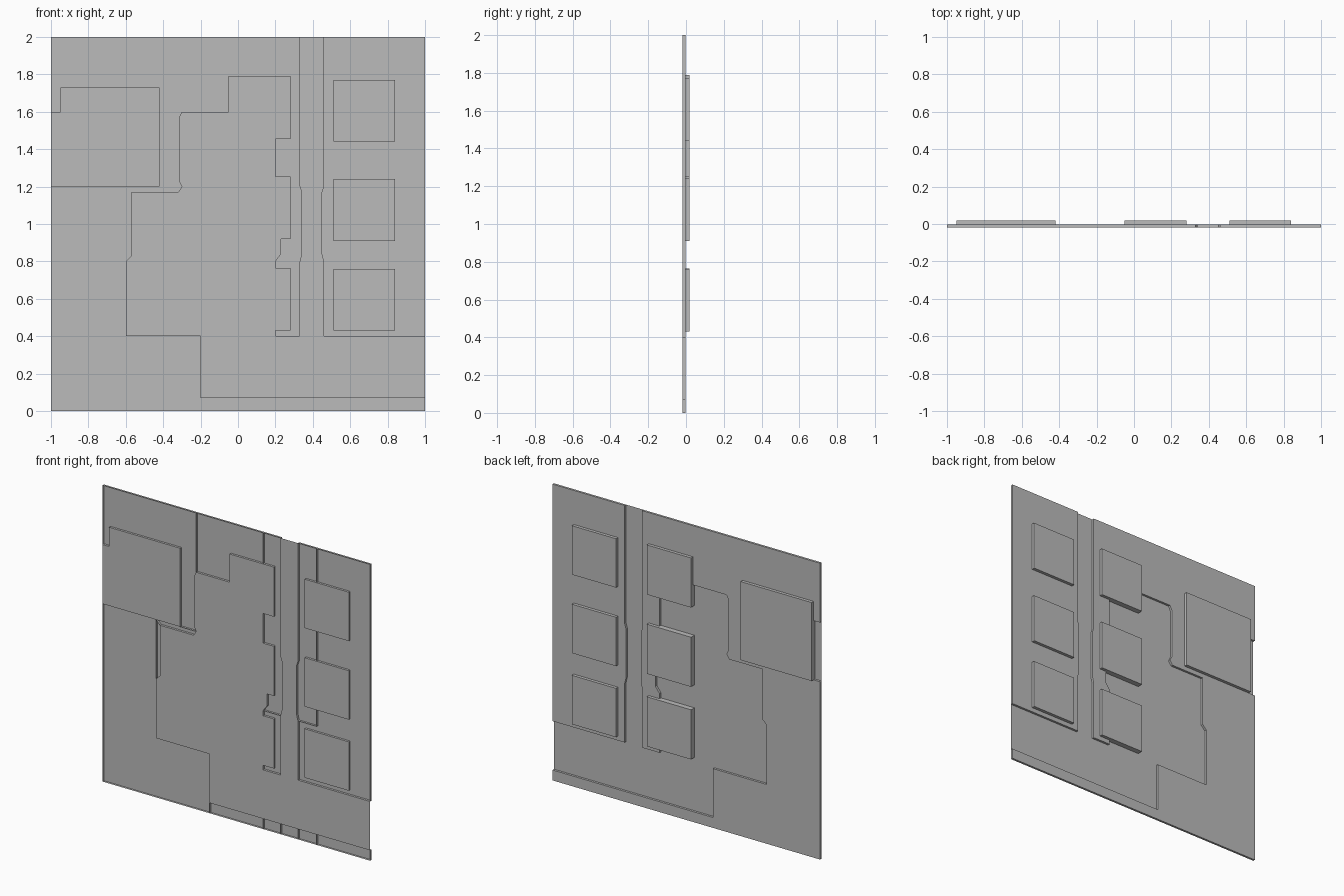
import bpy
import bmesh

cube = bpy.data.objects.get("Cube")
if cube:
    bpy.data.objects.remove(cube, do_unlink=True)

FRONT, GROUND, ROOF = -0.018, -0.003, 0.018

grey = bpy.data.materials.new("plain grey")
grey.use_nodes = True
grey.diffuse_color = (0.5, 0.5, 0.5, 1)
grey.node_tree.nodes["Principled BSDF"].inputs["Base Color"].default_value = (0.5, 0.5, 0.5, 1)


def slab(name, outline, back, front=None, closed=False):
    """Face at depth 'back' from (x, z) points, with walls to 'front' if given."""
    bm = bmesh.new()
    rear = [bm.verts.new((x, back, z)) for x, z in outline]
    bm.faces.new(rear)
    if front is not None:
        fore = [bm.verts.new((x, front, z)) for x, z in outline]
        for i in range(len(rear)):
            j = (i + 1) % len(rear)
            bm.faces.new((rear[i], rear[j], fore[j], fore[i]))
        if closed:
            bm.faces.new(fore)
    bmesh.ops.recalc_face_normals(bm, faces=bm.faces)
    bm.faces.ensure_lookup_table()
    if bm.faces[0].normal.y < 0:
        bmesh.ops.reverse_faces(bm, faces=bm.faces)
    mesh = bpy.data.meshes.new(name)
    bm.to_mesh(mesh)
    bm.free()
    mesh.materials.append(grey)
    obj = bpy.data.objects.new(name, mesh)
    bpy.context.collection.objects.link(obj)
    return obj


def rect(x0, x1, z0, z1):
    return [(x0, z0), (x1, z0), (x1, z1), (x0, z1)]


# Bulging kerbs on both sides of the upright street
kerb_left = [(.33, .8), (.34, .84), (.34, 1.17), (.33, 1.2)]
kerb_right = [(.46, .8), (.45, .84), (.45, 1.17), (.46, 1.2)]
kerb_yard = [(.2, .8), (.23, .84), (.23, 1.17), (.2, 1.2)]
yard_west = [(-.3, 1.6), (-.315, 1.57), (-.315, 1.23), (-.3, 1.2)]
yard_south = [(-.32, 1.17), (-.57, 1.17), (-.57, .83), (-.6, .8)]

# Raised ground: hollow cells open at the front
ground = {
    "ground_lower_left": [(-1, 0), (-.2, 0), (-.2, .4), (-.6, .4), (-.6, 1.2), (-1, 1.2)],
    "ground_upper_left": [(-1, 2), (-1, 1.6), (-.6, 1.6), (-.6, 1.2)] + yard_west[::-1] + [(-.3, 2)],
    "kerb_west": [(-.6, .8), (-.57, .83), (-.57, 1.17), (-.6, 1.2)],
    "kerb_north": [(-.6, 1.2), (-.57, 1.17), (-.32, 1.17), (-.3, 1.2)],
    "ground_upper_middle": rect(-.3, .2, 1.6, 2),
    "sidewalk_left_lower": rect(.2, .33, .4, .8),
    "sidewalk_left_upper": kerb_left + [(.33, 2), (.2, 2)] + kerb_yard[::-1],
    "sidewalk_right_upper": kerb_right + [(.46, 2), (.6, 2), (.6, .8)],
    "ground_right": [(.46, .4), (1, .4), (1, 2), (.6, 2), (.6, .8), (.46, .8)],
}
for name, outline in ground.items():
    slab(name, outline, GROUND, FRONT)

# Bottom strip of cells
stops = [-.2, .2, .33, .46, .6, 1]
for x0, x1 in zip(stops, stops[1:]):
    slab("bottom_strip", rect(x0, x1, 0, .07), GROUND, FRONT)

# Sunken street and yard floor, a thin sheet
slab("street_floor",
     [(-.2, .07), (1, .07), (1, .4), (.46, .4)] + kerb_right
     + [(.46, 2), (.33, 2)] + kerb_left[::-1]
     + [(.33, .4), (.2, .4)] + kerb_yard + [(.2, 1.6)] + yard_west + yard_south
     + [(-.6, .4), (-.2, .4)], FRONT)
slab("driveway_floor", rect(-1, -.6, 1.2, 1.6), FRONT)

# Building blocks
slab("large_block", rect(-.95, -.42, 1.2, 1.73), ROOF, FRONT, True)
for z in (.43, .91, 1.44):
    slab("right_block", rect(.51, .84, z, z + .33), ROOF, FRONT, True)
for z in (.43, .92, 1.455):
    slab("middle_block", rect(-.05, .28, z, z + .335), ROOF, FRONT, True)
